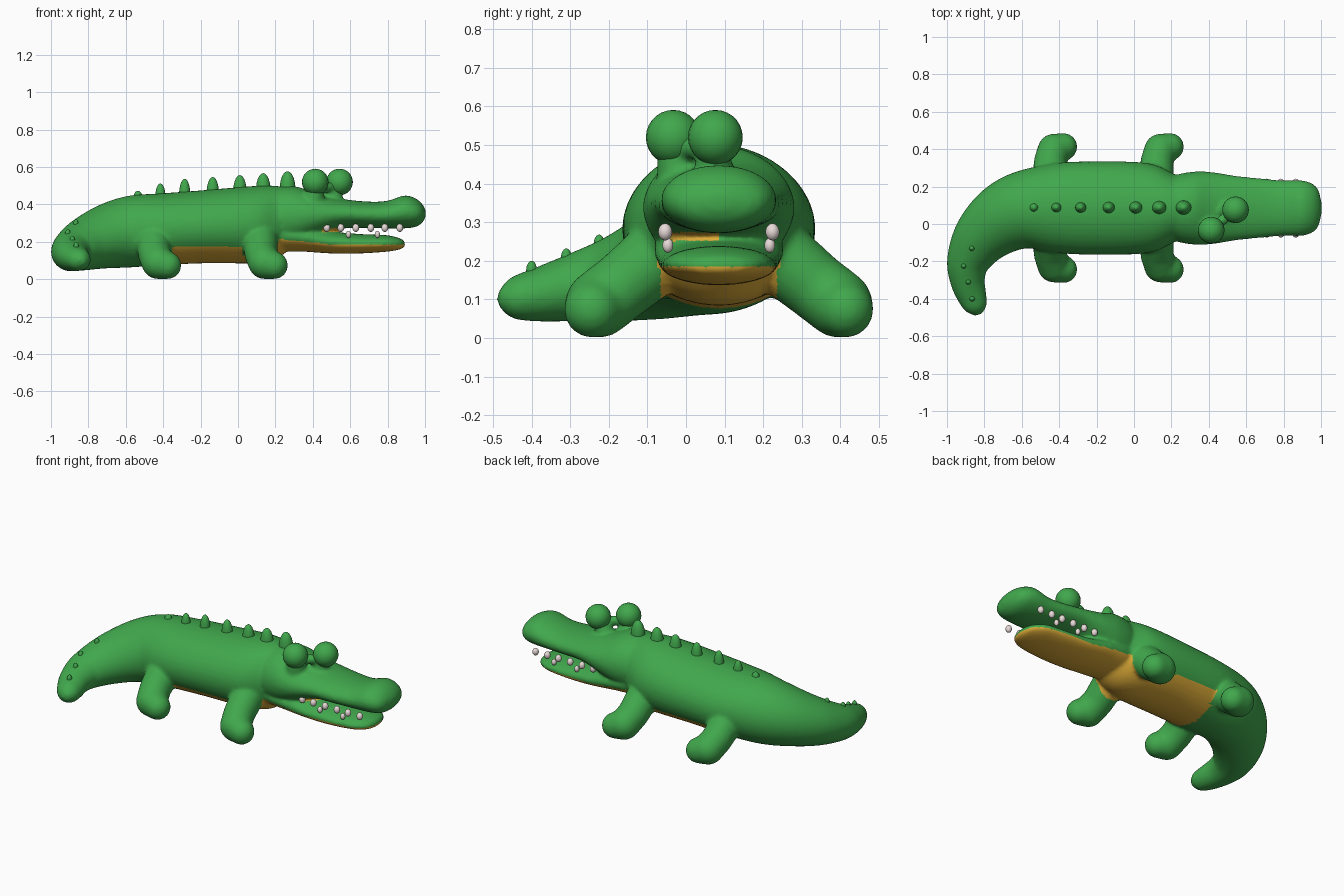
import bpy, bmesh, math
from mathutils import Vector

if "Cube" in bpy.data.objects:
    bpy.data.objects.remove(bpy.data.objects["Cube"])

MID = 0.085  # y of the animal's symmetry plane


def material(name, rgb):
    m = bpy.data.materials.new(name)
    m.use_nodes = True
    m.diffuse_color = (*rgb, 1)
    bsdf = m.node_tree.nodes["Principled BSDF"]
    bsdf.inputs["Base Color"].default_value = (*rgb, 1)
    bsdf.inputs["Roughness"].default_value = 0.6
    return m


GREEN = material("green skin", (0.052, 0.39, 0.073))
TAN = material("golden belly", (0.74, 0.42, 0.04))
WHITE = material("tooth white", (0.83, 0.73, 0.71))


def finish(name, bm, mats, rule=None):
    mesh = bpy.data.meshes.new(name)
    bmesh.ops.recalc_face_normals(bm, faces=bm.faces)
    for f in bm.faces:
        f.smooth = True
        if rule and rule(f.calc_center_median()):
            f.material_index = 1
    bm.to_mesh(mesh)
    bm.free()
    for m in mats:
        mesh.materials.append(m)
    ob = bpy.data.objects.new(name, mesh)
    bpy.context.collection.objects.link(ob)
    return ob


def spline(rows, steps=5):
    """Catmull-Rom rows of numbers into a denser list."""
    pts = [Vector(r) for r in rows]
    pts = [2 * pts[0] - pts[1]] + pts + [2 * pts[-1] - pts[-2]]
    out = []
    for a, b, c, d in zip(pts, pts[1:], pts[2:], pts[3:]):
        for i in range(steps):
            t = i / steps
            out.append(0.5 * (2 * b + (c - a) * t + (2 * a - 5 * b + 4 * c - d) * t ** 2
                              + (3 * b - a - 3 * c + d) * t ** 3))
    return out + [pts[-2]]


def loft(bm, rows, sides=40):
    """Oval rings; each row is x, y, bottom z, top z, half width."""
    st = spline(rows)
    rings = []
    for i, (x, y, lo, hi, w) in enumerate(st):
        p, q = st[max(i - 1, 0)], st[min(i + 1, len(st) - 1)]
        side = Vector((p[1] - q[1], q[0] - p[0])).normalized()
        ring = []
        for k in range(sides):
            a = math.tau * k / sides
            s = max(w, 0.004) * math.cos(a)
            z = (lo + hi) / 2 + (hi - lo) / 2 * math.sin(a)
            ring.append(bm.verts.new((x + side.x * s, y + side.y * s, z)))
        rings.append(ring)
    faces = [bm.faces.new(rings[0]), bm.faces.new(rings[-1])]
    for r, s in zip(rings, rings[1:]):
        for k in range(sides):
            n = (k + 1) % sides
            faces.append(bm.faces.new((r[k], r[n], s[n], s[k])))
    bmesh.ops.recalc_face_normals(bm, faces=faces)


def ball(bm, centre, size):
    vs = bmesh.ops.create_uvsphere(bm, u_segments=24, v_segments=14, radius=1)["verts"]
    for v in vs:
        v.co = Vector(centre) + Vector(c * s for c, s in zip(v.co, size))


def capsule(bm, p, q, rp, rq):
    """Rounded limb between two balls."""
    tmp = bmesh.new()
    for c, r in ((p, rp), (q, rq)):
        ball(tmp, c, (r, r, r))
    res = bmesh.ops.convex_hull(tmp, input=tmp.verts)
    loose = set(res["geom_interior"]) | set(res["geom_unused"])
    bmesh.ops.delete(tmp, geom=[g for g in loose if isinstance(g, bmesh.types.BMVert)],
                     context="VERTS")
    me = bpy.data.meshes.new("limb")
    tmp.to_mesh(me)
    tmp.free()
    bm.from_mesh(me)
    bpy.data.meshes.remove(me)


# Body with curling tail
bm = bmesh.new()
loft(bm, [
    (0.3, MID, 0.2, 0.42, 0.1), (0.25, MID, 0.14, 0.487, 0.16),
    (0.19, MID, 0.1, 0.5, 0.195), (0.11, MID, 0.085, 0.5, 0.232),
    (0.0, MID, 0.085, 0.492, 0.247), (-0.2, MID, 0.085, 0.475, 0.25),
    (-0.4, MID, 0.075, 0.46, 0.242), (-0.58, 0.075, 0.063, 0.447, 0.212),
    (-0.71, 0.02, 0.058, 0.405, 0.187), (-0.82, -0.08, 0.048, 0.335, 0.153),
    (-0.885, -0.2, 0.043, 0.265, 0.117), (-0.89, -0.3, 0.043, 0.22, 0.094),
    (-0.865, -0.39, 0.043, 0.182, 0.078), (-0.842, -0.45, 0.052, 0.158, 0.058),
    (-0.83, -0.485, 0.083, 0.122, 0.02)])

# Four bent legs
LEG_X = (0.12, -0.45)
for x in LEG_X:
    for s in (-1, 1):
        hip = (x - 0.005, MID + s * 0.08, 0.275)
        knee = (x + 0.003, MID + s * 0.25, 0.135)
        ankle = (x + 0.022, MID + s * 0.31, 0.089)
        toe = (x + 0.074, MID + s * 0.328, 0.074)
        capsule(bm, hip, knee, 0.1, 0.088)
        capsule(bm, knee, ankle, 0.088, 0.088)
        capsule(bm, ankle, toe, 0.088, 0.073)

# Upper jaw with raised nose, then lower jaw
loft(bm, [
    (0.17, MID, 0.2, 0.45, 0.13), (0.22, MID, 0.17, 0.492, 0.175),
    (0.32, MID, 0.18, 0.494, 0.195), (0.42, MID, 0.225, 0.457, 0.192),
    (0.55, MID, 0.27, 0.43, 0.172), (0.7, MID, 0.274, 0.415, 0.157),
    (0.8, MID, 0.272, 0.42, 0.148), (0.89, MID, 0.272, 0.448, 0.149),
    (0.95, MID, 0.28, 0.432, 0.133), (0.985, MID, 0.302, 0.402, 0.098),
    (1.003, MID, 0.333, 0.372, 0.03)])
loft(bm, [
    (0.19, MID, 0.17, 0.3, 0.12), (0.23, MID, 0.15, 0.33, 0.16),
    (0.35, MID, 0.148, 0.3, 0.167), (0.5, MID, 0.138, 0.258, 0.157),
    (0.65, MID, 0.138, 0.242, 0.15), (0.78, MID, 0.146, 0.237, 0.138),
    (0.84, MID, 0.154, 0.227, 0.115), (0.88, MID, 0.165, 0.212, 0.075),
    (0.893, MID, 0.178, 0.197, 0.02)])

# Eye stalks and the bridge between them
capsule(bm, (0.42, -0.025, 0.495), (0.53, 0.07, 0.49), 0.028, 0.028)
capsule(bm, (0.4, -0.01, 0.4), (0.413, -0.03, 0.49), 0.065, 0.045)
capsule(bm, (0.48, 0.07, 0.39), (0.53, 0.075, 0.485), 0.06, 0.04)

# Fuse everything into one soft skin
raw = finish("skin_raw", bm, [GREEN])
remesh = raw.modifiers.new("fuse", "REMESH")
remesh.mode = "VOXEL"
remesh.voxel_size = 0.01
soft = raw.modifiers.new("soften", "SMOOTH")
soft.factor, soft.iterations = 0.5, 8
dg = bpy.context.evaluated_depsgraph_get()
fused = bpy.data.meshes.new_from_object(raw.evaluated_get(dg))
bpy.data.objects.remove(raw)


def underside(c):
    """Golden throat, belly and a patch at the right mouth corner."""
    if c.x > 0.21:
        across = abs(c.y - MID)
        if c.x < 0.27 and across > 0.16:
            return False
        corner = 0.45 < c.x < 0.57 and 0.252 < c.z < 0.274 and c.y < MID
        return corner or c.z < max(0.185, 0.213 - 0.11 * (c.x - 0.25))
    near_leg = any(abs(c.x - x) < 0.1 for x in LEG_X)
    return c.x > -0.37 and c.z < 0.174 and abs(c.y - MID) < (0.15 if near_leg else 0.23)


bm = bmesh.new()
bm.from_mesh(fused)
bpy.data.meshes.remove(fused)
finish("body", bm, [GREEN, TAN], underside)

# Eyeballs
eyes = {"right_eye": (0.413, -0.033, 0.52), "left_eye": (0.543, 0.076, 0.52)}
for name, c in eyes.items():
    bm = bmesh.new()
    ball(bm, c, (0.071, 0.071, 0.071))
    finish(name, bm, [GREEN])

# Back spikes and small tail bumps
bm = bmesh.new()
tips = [0.473, 0.512, 0.537, 0.547, 0.557, 0.567, 0.577]
for i, (x, tip) in enumerate(zip((-0.535, -0.415, -0.285, -0.135, 0.01, 0.135, 0.265), tips)):
    base = 0.435 + 0.008 * i
    grow = 0.024 + 0.003 * i
    ball(bm, (x, 0.088, base), (grow, 0.8 * grow + 0.004, tip - base))
finish("back_spikes", bm, [GREEN])
bm = bmesh.new()
for c in ((-0.867, -0.13, 0.295), (-0.91, -0.225, 0.243),
          (-0.886, -0.31, 0.207), (-0.865, -0.4, 0.175)):
    ball(bm, c, (0.014, 0.014, 0.025))
finish("tail_bumps", bm, [GREEN])

# Teeth along both jaws
for name, xs, z, out, r, h in (
        ("upper_teeth", (0.475, 0.55, 0.63, 0.71, 0.785, 0.865), 0.275, 0.139, 0.018, 0.022),
        ("lower_teeth", (0.59, 0.745), 0.24, 0.132, 0.014, 0.019)):
    bm = bmesh.new()
    for x in xs:
        for s in (-1, 1):
            ball(bm, (x, MID + s * out, z), (r, r, h))
    finish(name, bm, [WHITE])
